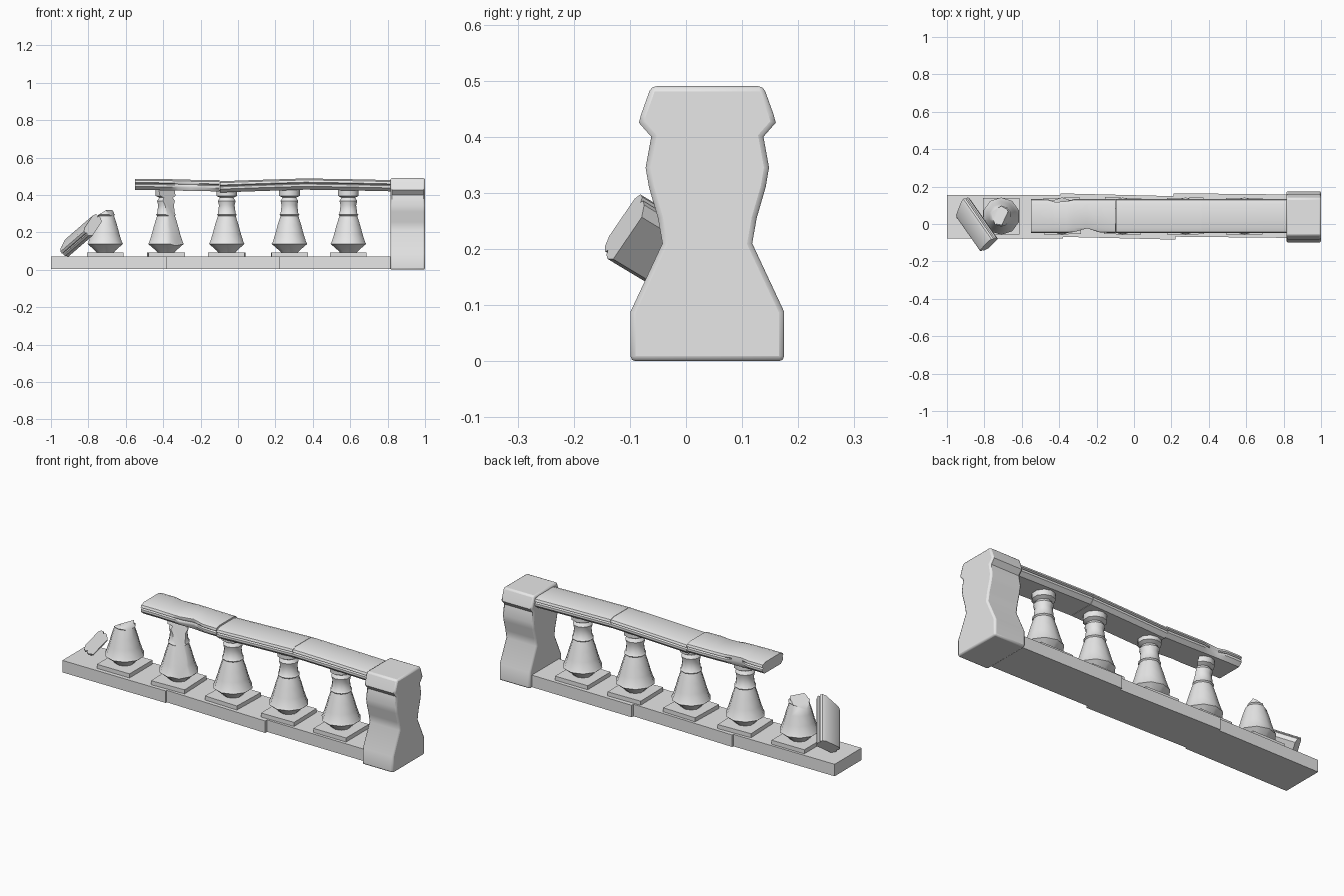
import bpy, bmesh, math
from mathutils import Vector, Matrix

cube = bpy.data.objects.get("Cube")
if cube:
    bpy.data.objects.remove(cube, do_unlink=True)

stone = bpy.data.materials.new("grey stone")
stone.use_nodes = True
stone.diffuse_color = (0.8, 0.8, 0.8, 1)
stone.node_tree.nodes["Principled BSDF"].inputs["Base Color"].default_value = (0.8, 0.8, 0.8, 1)

MID_Y = 0.042


def finish(name, bm, angle=40, bevel=0):
    bmesh.ops.recalc_face_normals(bm, faces=bm.faces)
    mesh = bpy.data.meshes.new(name)
    bm.to_mesh(mesh)
    bm.free()
    mesh.materials.append(stone)
    obj = bpy.data.objects.new(name, mesh)
    bpy.context.collection.objects.link(obj)
    if bevel:
        mod = obj.modifiers.new("worn_edges", "BEVEL")
        mod.width, mod.segments = bevel, 2
        mod.limit_method, mod.angle_limit = "ANGLE", math.radians(60)
    bpy.ops.object.select_all(action="DESELECT")
    obj.select_set(True)
    bpy.context.view_layer.objects.active = obj
    bpy.ops.object.shade_smooth_by_angle(angle=math.radians(angle))
    return obj


def loft(rings):
    """Skin a list of equal point rings and cap both ends."""
    bm = bmesh.new()
    rows = [[bm.verts.new(p) for p in ring] for ring in rings]
    n = len(rows[0])
    for a, b in zip(rows, rows[1:]):
        for i in range(n):
            j = (i + 1) % n
            bm.faces.new((a[i], a[j], b[j], b[i]))
    bm.faces.new(rows[0])
    bm.faces.new(rows[-1])
    return bm


def slab(name, centre, size, yaw=0):
    bm = bmesh.new()
    mat = (Matrix.Translation(centre) @ Matrix.Rotation(math.radians(yaw), 4, "Z")
           @ Matrix.Diagonal((*size, 1)))
    bmesh.ops.create_cube(bm, size=1, matrix=mat)
    return finish(name, bm)


# End pillar: waisted side profile (half width, height) extruded across x
PILLAR = [(0.137, 0), (0.137, 0.088), (0.08, 0.21), (0.088, 0.255), (0.104, 0.31),
          (0.11, 0.345), (0.1, 0.4), (0.122, 0.425), (0.118, 0.44), (0.1, 0.49)]
outline = [(0.038 + w, z) for w, z in PILLAR] + [(0.038 - w, z) for w, z in reversed(PILLAR)]
finish("end_pillar", loft([[(x, y, z) for y, z in outline] for x in (0.815, 1.0)]),
       angle=50, bevel=0.009)

# Base: three slightly misaligned slabs
for i, (x, y, yaw) in enumerate([(-0.69, 0.038, 0), (-0.085, 0.04, -1.4), (0.52, 0.045, -0.6)]):
    slab(f"base_slab_{i + 1}", (x, y, 0.0375), (0.62, 0.232, 0.065), yaw)

# Balusters: turned profile (radius, height)
BALUSTER = [(0.045, 0.09), (0.06, 0.105), (0.1, 0.138), (0.094, 0.148), (0.08, 0.19),
            (0.066, 0.24), (0.05, 0.288), (0.056, 0.294), (0.05, 0.3), (0.044, 0.345),
            (0.05, 0.368), (0.038, 0.385), (0.058, 0.395), (0.058, 0.425)]


def baluster(name, x, sides=10, cuts=()):
    rings = [[(x + r * math.sin(math.tau * k / sides), MID_Y + r * math.cos(math.tau * k / sides), z)
              for k in range(sides)] for r, z in BALUSTER]
    bm = loft(rings)
    for point, normal in cuts:
        geom = bm.verts[:] + bm.edges[:] + bm.faces[:]
        cut = bmesh.ops.bisect_plane(bm, geom=geom, plane_co=point, plane_no=normal,
                                     clear_outer=True)["geom_cut"]
        edges = [e for e in cut if isinstance(e, bmesh.types.BMEdge)]
        if edges:
            bmesh.ops.holes_fill(bm, edges=edges)
    finish(name, bm, angle=45)


xs = [-0.71, -0.385, -0.06, 0.275, 0.59]
for i, (x, yaw) in enumerate(zip(xs, (0, 2, -2, 1, 0))):
    slab(f"baluster_plinth_{i + 1}", (x, MID_Y, 0.08), (0.196, 0.196, 0.024), yaw)
    if i == 0:
        # Snapped neck
        baluster("broken_baluster", x, cuts=[((x, MID_Y, 0.305), (-0.5, 0.2, 0.85)),
                                             ((x + 0.025, MID_Y, 0.32), (0.6, -0.3, 0.5))])
    elif i == 1:
        # Chipped belly
        baluster("chipped_baluster", x, cuts=[((x + 0.06, MID_Y - 0.06, 0.14), (0.6, -0.7, 0.25))])
    else:
        baluster(f"baluster_{i + 1}", x)

# Handrail section: half width and height around the middle, with a side groove
HALF = [(0.07, -0.03), (0.09, -0.012), (0.09, 0.0), (0.08, 0.004), (0.091, 0.01),
        (0.086, 0.022), (0.062, 0.03)]
RAIL = HALF + [(-w, z) for w, z in reversed(HALF)]


def rail(name, stations):
    """Stations are x, height, front chip depth and back chip depth."""
    rings = []
    for x, z, front, back in stations:
        ring = []
        for w, h in RAIL:
            y = min(max(w, front - 0.1), 0.1 - back)
            ring.append((x, MID_Y + y, z + h))
        rings.append(ring)
    finish(name, loft(rings), angle=35)


rail("broken_handrail", [(-0.55, 0.456, 0, 0.005), (-0.46, 0.456, 0, 0.01), (-0.42, 0.455, 0, 0.025),
                         (-0.36, 0.454, 0.01, 0.02), (-0.32, 0.453, 0.015, 0), (-0.25, 0.451, 0.035, 0),
                         (-0.18, 0.45, 0.012, 0), (-0.098, 0.449, 0.01, 0)])
rail("middle_handrail", [(-0.095, 0.443, 0, 0), (0.13, 0.451, 0, 0), (0.36, 0.458, 0, 0)])
rail("end_handrail", [(0.362, 0.458, 0.006, 0.006), (0.6, 0.454, 0.006, 0.006),
                      (0.83, 0.449, 0.006, 0.006)])

# Fallen piece of handrail leaning on the broken baluster
along = Vector((0.51, -0.73, 0.44)).normalized()
across = along.cross(Vector((-0.74, -0.2, 0.64))).normalized()
up = across.cross(along)
centre = Vector((-0.845, -0.01, 0.178))
ends = []
for s, skew in ((-0.135, 0.12), (0.135, -0.15)):
    ends.append([centre + along * (s + skew * w) + across * w * 0.72 + up * h for w, h in RAIL])
finish("fallen_rail_piece", loft(ends), angle=35)
